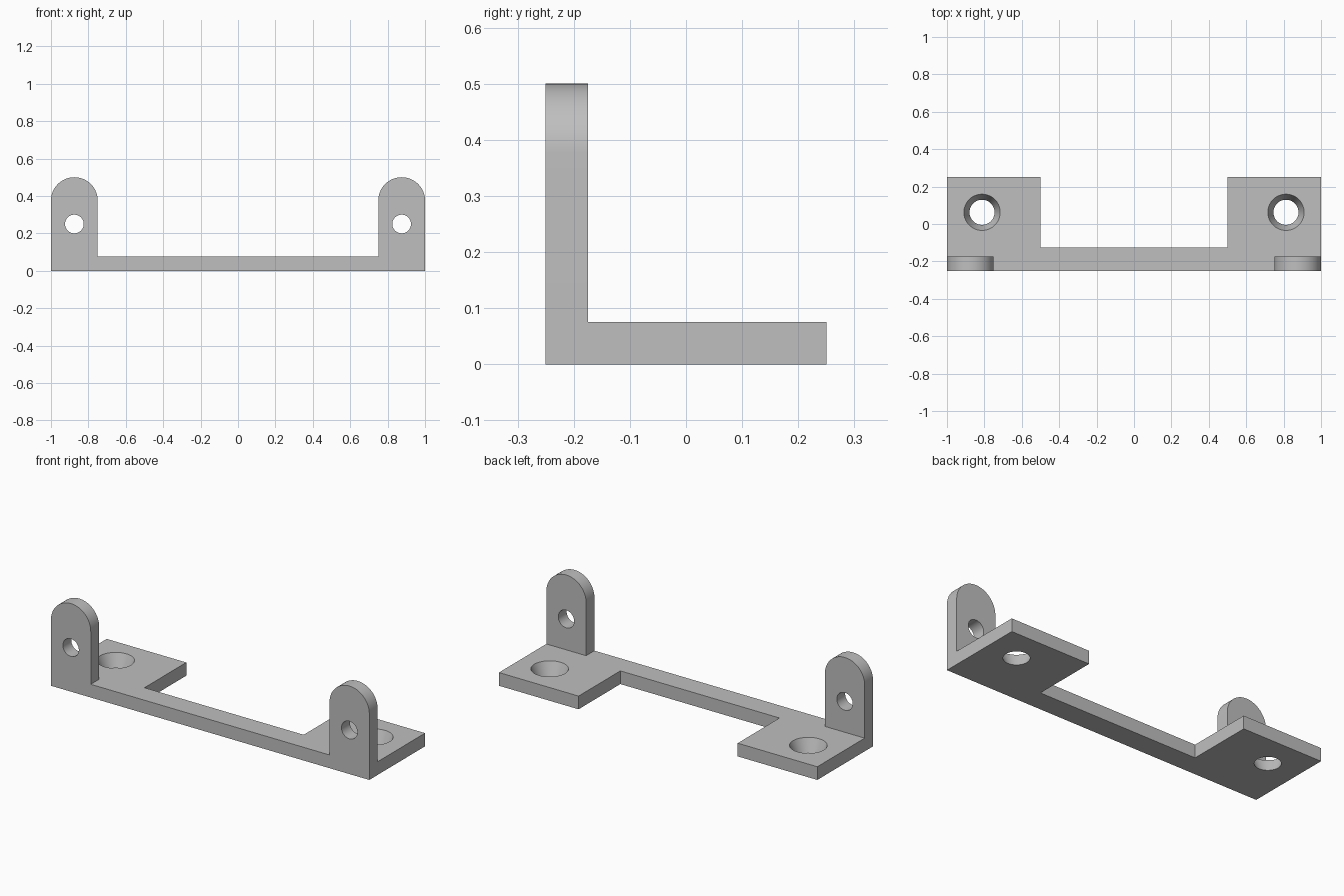
import bpy
import bmesh
from math import cos, sin, pi
from mathutils import Matrix, Vector

cube = bpy.data.objects.get("Cube")
if cube:
    bpy.data.objects.remove(cube, do_unlink=True)

# Single grey finish
grey = bpy.data.materials.new("plain grey")
grey.use_nodes = True
colour = (0.52, 0.52, 0.52, 1)
grey.diffuse_color = colour
bsdf = next(n for n in grey.node_tree.nodes if n.type == "BSDF_PRINCIPLED")
bsdf.inputs["Base Color"].default_value = colour
bsdf.inputs["Roughness"].default_value = 0.6

THICK = 0.075
FRONT = -0.25


def add_object(name, bm):
    bmesh.ops.recalc_face_normals(bm, faces=bm.faces)
    mesh = bpy.data.meshes.new(name)
    bm.to_mesh(mesh)
    bm.free()
    mesh.materials.append(grey)
    obj = bpy.data.objects.new(name, mesh)
    bpy.context.collection.objects.link(obj)
    return obj


def prism(name, outline, direction):
    """Extrude a closed outline of 3D points along a direction."""
    bm = bmesh.new()
    face = bm.faces.new([bm.verts.new(p) for p in outline])
    result = bmesh.ops.extrude_face_region(bm, geom=[face], use_keep_orig=True)
    moved = [v for v in result["geom"] if isinstance(v, bmesh.types.BMVert)]
    bmesh.ops.translate(bm, verts=moved, vec=Vector(direction))
    return add_object(name, bm)


def round_cutter(name, r_low, r_high, depth, matrix):
    bm = bmesh.new()
    bmesh.ops.create_cone(bm, cap_ends=True, segments=64, radius1=r_low,
                          radius2=r_high, depth=depth, matrix=matrix)
    cutter = add_object(name, bm)
    cutter.hide_render = True
    return cutter


def combine(target, tool, operation):
    """Apply a boolean and remove the tool object."""
    mod = target.modifiers.new(operation, "BOOLEAN")
    mod.operation = operation
    mod.solver = "EXACT"
    mod.object = tool
    bpy.context.view_layer.objects.active = target
    bpy.ops.object.modifier_apply(modifier=mod.name)
    bpy.data.objects.remove(tool, do_unlink=True)


# Base plate: narrow front bar with a square foot at each end
half = [(1, FRONT), (1, 0.25), (0.5, 0.25), (0.5, -0.125)]
plan = half + [(-x, y) for x, y in reversed(half)]
bracket = prism("bracket", [(x, y, 0) for x, y in plan], (0, 0, THICK))

# Upright round-topped lugs
for side in (-1, 1):
    cx, cz, r = side * 0.875, 0.375, 0.125
    arc = [(cx + r * cos(pi * i / 32), FRONT, cz + r * sin(pi * i / 32))
           for i in range(33)]
    outline = arc + [(cx - r, FRONT, 0), (cx + r, FRONT, 0)]
    combine(bracket, prism("lug", outline, (0, THICK, 0)), "UNION")

# Pivot holes through the lugs and tapered screw holes through the feet
for side in (-1, 1):
    pivot = (Matrix.Translation((side * 0.875, FRONT + THICK / 2, 0.25))
             @ Matrix.Rotation(pi / 2, 4, "X"))
    combine(bracket, round_cutter("pivot_hole", 0.05, 0.05, 0.2, pivot),
            "DIFFERENCE")
    screw = Matrix.Translation((side * 0.8125, 0.0625, THICK / 2))
    combine(bracket, round_cutter("screw_hole", 0.057, 0.107, 0.125, screw),
            "DIFFERENCE")

# Smooth the round walls, keep the corners sharp
bpy.ops.object.select_all(action="DESELECT")
bracket.select_set(True)
bpy.context.view_layer.objects.active = bracket
bpy.ops.object.shade_smooth_by_angle(angle=pi / 6)
